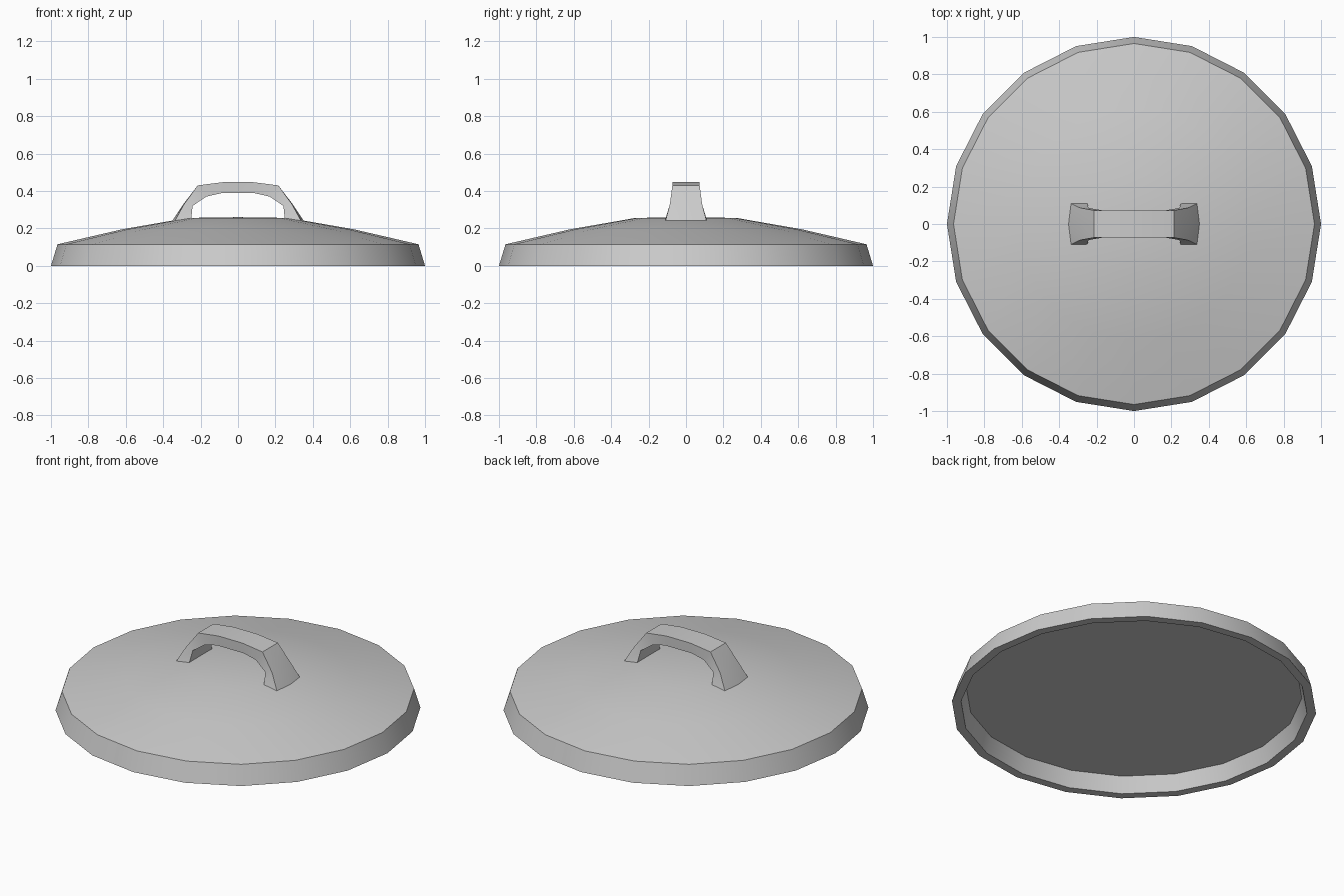
import bpy, bmesh
from math import cos, sin, pi, radians

if "Cube" in bpy.data.objects:
    bpy.data.objects.remove(bpy.data.objects["Cube"])

SIDES = 20


def finish(bm, name, angle):
    bmesh.ops.recalc_face_normals(bm, faces=bm.faces)
    mesh = bpy.data.meshes.new(name)
    bm.to_mesh(mesh)
    bm.free()
    obj = bpy.data.objects.new(name, mesh)
    bpy.context.collection.objects.link(obj)
    bpy.ops.object.select_all(action='DESELECT')
    obj.select_set(True)
    bpy.context.view_layer.objects.active = obj
    bpy.ops.object.shade_smooth_by_angle(angle=radians(angle))
    return obj


def bridge(bm, a, b):
    n = len(a)
    for i in range(n):
        j = (i + 1) % n
        bm.faces.new((a[i], a[j], b[j], b[i]))


# Lid: lathed shallow dome, slanted rim and recessed underside
profile = [(0.27, 0.256), (0.62, 0.195), (0.965, 0.115), (1.0, 0.0),
           (0.95, 0.0), (0.922, 0.095)]
bm = bmesh.new()
rings = [[bm.verts.new((r * cos(2 * pi * i / SIDES), r * sin(2 * pi * i / SIDES), z))
          for i in range(SIDES)] for r, z in profile]
for a, b in zip(rings, rings[1:]):
    bridge(bm, a, b)
bm.faces.new(rings[-1])
crown = bm.verts.new((0, 0, 0.26))
for i in range(SIDES):
    bm.faces.new((rings[0][i], rings[0][(i + 1) % SIDES], crown))
finish(bm, "lid", 35)

# Handle: arched strap that flares at the feet
# outer x, outer z, inner x, inner z, half width, outward bulge of the middle
half = [(0.338, 0.239, 0.25, 0.25, 0.11, 0.014),
        (0.288, 0.33, 0.243, 0.32, 0.086, 0.004),
        (0.215, 0.43, 0.17, 0.37, 0.073, 0.0),
        (0.08, 0.447, 0.09, 0.388, 0.072, 0.0)]
stations = [(s, 1) for s in half] + [(s, -1) for s in reversed(half)]
bm = bmesh.new()
sections = []
for (ox, oz, ix, iz, w, bulge), side in stations:
    points = [(ox, -w, oz), (ox + bulge, 0, oz), (ox, w, oz), (ix, w, iz), (ix, -w, iz)]
    sections.append([bm.verts.new((side * x, y, z)) for x, y, z in points])
for a, b in zip(sections, sections[1:]):
    bridge(bm, a, b)
bm.faces.new(sections[0])
bm.faces.new(sections[-1])
finish(bm, "handle", 35)
